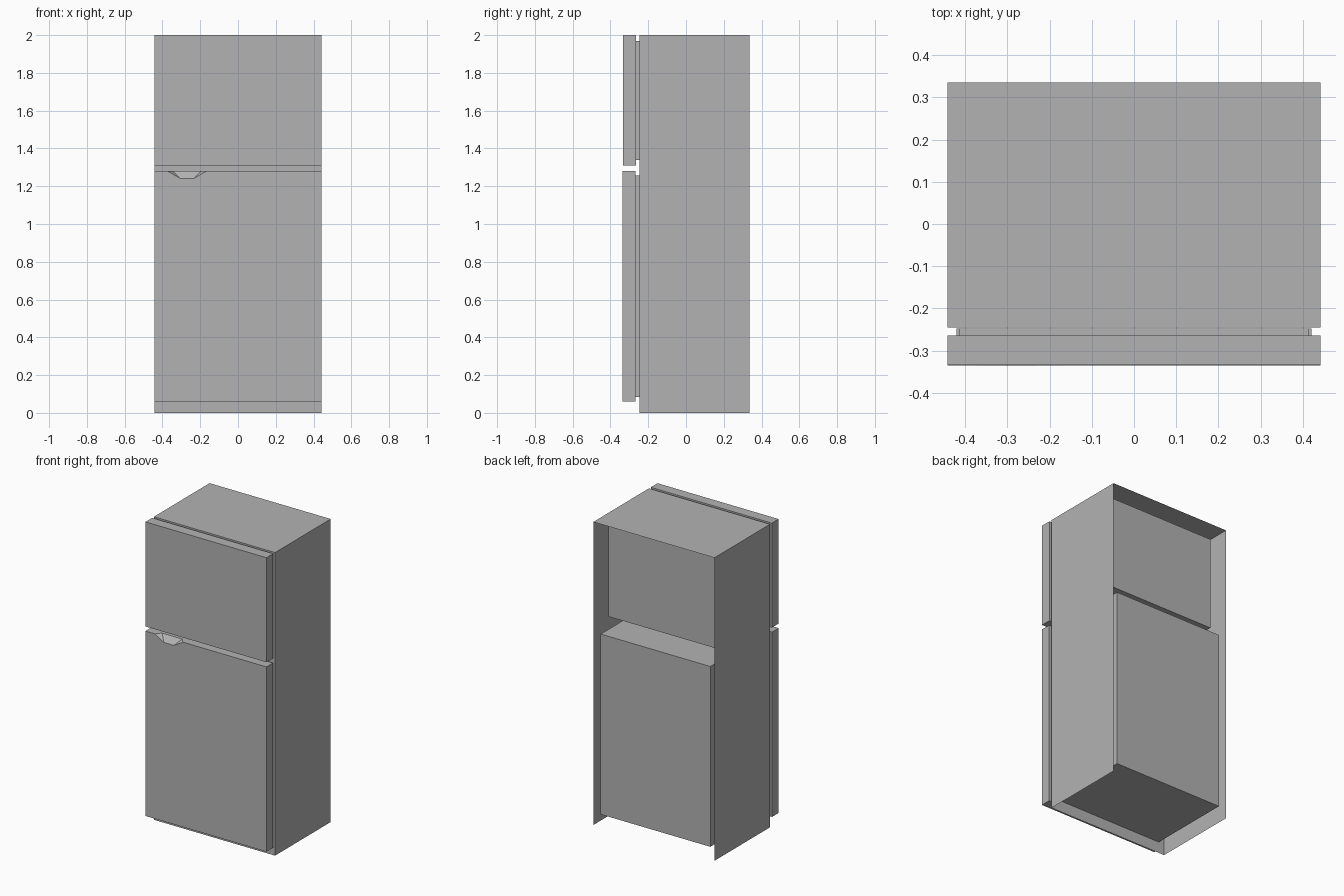
import bpy, bmesh

if "Cube" in bpy.data.objects:
    bpy.data.objects.remove(bpy.data.objects["Cube"])

FRONT, BACK = -0.245, 0.335
HALF = 0.442
LINER_X = 0.40

grey = bpy.data.materials.new("dark_grey")
grey.diffuse_color = (0.45, 0.45, 0.45, 1)
grey.use_nodes = True
grey.node_tree.nodes["Principled BSDF"].inputs["Base Color"].default_value = grey.diffuse_color


def finish(bm, name):
    bmesh.ops.remove_doubles(bm, verts=bm.verts, dist=1e-5)
    bmesh.ops.recalc_face_normals(bm, faces=bm.faces)
    mesh = bpy.data.meshes.new(name)
    bm.to_mesh(mesh)
    bm.free()
    mesh.materials.append(grey)
    obj = bpy.data.objects.new(name, mesh)
    bpy.context.collection.objects.link(obj)
    return obj


def box(name, x, y, z, open_sides=()):
    """Box between (min, max) pairs; open_sides lists (axis, sign) faces to drop."""
    bm = bmesh.new()
    bmesh.ops.create_cube(bm, size=1)
    for v in bm.verts:
        for i, (lo, hi) in enumerate((x, y, z)):
            v.co[i] = hi if v.co[i] > 0 else lo
    bm.normal_update()
    drop = [f for f in bm.faces for a, s in open_sides if f.normal[a] * s > 0.9]
    bmesh.ops.delete(bm, geom=drop, context="FACES")
    return finish(bm, name)


# Thin outer cabinet: sides and top only, open at the back and underneath
box("cabinet_shell", (-HALF, HALF), (FRONT, BACK), (0, 2),
    [(1, 1), (1, -1), (2, -1)])

# Front frame with two compartment openings
xs = [-HALF, -LINER_X, LINER_X, HALF]
zs = [0, 0.075, 1.265, 1.35, 1.965, 2]
bm = bmesh.new()
for i in range(3):
    for j in range(5):
        if i == 1 and j in (1, 3):
            continue
        corners = [(xs[i], zs[j]), (xs[i + 1], zs[j]),
                   (xs[i + 1], zs[j + 1]), (xs[i], zs[j + 1])]
        bm.faces.new([bm.verts.new((x, FRONT, z)) for x, z in corners])
finish(bm, "front_frame")

# Inner compartments, open towards the doors
box("fridge_liner", (-LINER_X, LINER_X), (FRONT, 0.318), (0.075, 1.265), [(1, -1)])
box("freezer_liner", (-LINER_X, LINER_X), (FRONT, 0.238), (1.35, 1.965), [(1, -1)])

# Doors and their seals
box("freezer_door", (-HALF, HALF), (-0.334, -0.264), (1.31, 2))
box("freezer_seal", (-0.415, 0.415), (-0.264, -0.247), (1.34, 1.97))
door = box("fridge_door", (-HALF, HALF), (-0.335, -0.267), (0.06, 1.28))
box("fridge_seal", (-0.421, 0.421), (-0.267, -0.247), (0.083, 1.257))

# Finger scoop in the top front edge of the fridge door, sloping back as it rises
bm = bmesh.new()
for p in [(-0.375, -0.336, 1.281), (-0.305, -0.336, 1.24),
          (-0.235, -0.336, 1.24), (-0.165, -0.336, 1.281),
          (-0.345, -0.300, 1.281), (-0.195, -0.300, 1.281)]:
    bm.verts.new(p)
bmesh.ops.convex_hull(bm, input=bm.verts)
cutter = finish(bm, "scoop_cutter")
cutter.hide_render = True
cutter.hide_set(True)
mod = door.modifiers.new("finger_scoop", "BOOLEAN")
mod.operation = "DIFFERENCE"
mod.solver = "EXACT"
mod.object = cutter
